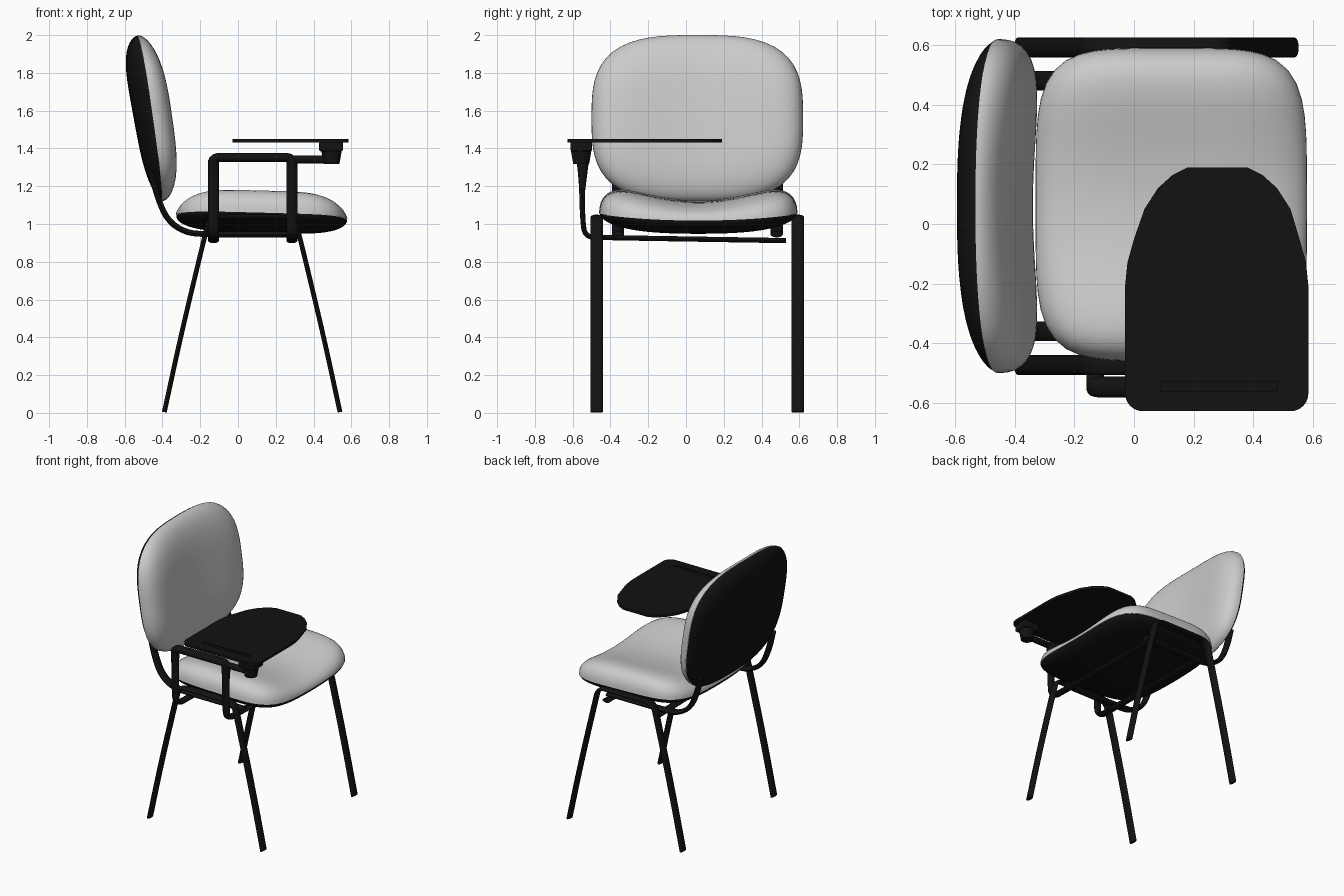
import bpy, bmesh, math
from mathutils import Vector

if "Cube" in bpy.data.objects:
    bpy.data.objects.remove(bpy.data.objects["Cube"])

black = bpy.data.materials.new("black")
black.diffuse_color = (0.006, 0.006, 0.006, 1)
black.use_nodes = True
black.node_tree.nodes["Principled BSDF"].inputs["Base Color"].default_value = black.diffuse_color


def finish(bm, name, mat=None, angle=40):
    bmesh.ops.recalc_face_normals(bm, faces=bm.faces)
    me = bpy.data.meshes.new(name)
    bm.to_mesh(me)
    bm.free()
    ob = bpy.data.objects.new(name, me)
    bpy.context.collection.objects.link(ob)
    if mat:
        me.materials.append(mat)
    bpy.ops.object.select_all(action='DESELECT')
    ob.select_set(True)
    bpy.context.view_layer.objects.active = ob
    bpy.ops.object.shade_smooth_by_angle(angle=math.radians(angle))
    return ob


def skin(bm, rings):
    for a, b in zip(rings, rings[1:]):
        for i in range(len(a)):
            j = (i + 1) % len(a)
            bm.faces.new((a[i], a[j], b[j], b[i]))


def dome(name, place, n, p, q, mat=None, seg=72, steps=16):
    """Half pillow on a rounded-square rim; place(u, v, h) gives the 3D point."""
    bm = bmesh.new()
    rings = []
    for k in range(steps):
        r = 1 - (k / steps) ** 2
        h = (1 - r ** p) ** (1 / q)
        ring = []
        for i in range(seg):
            t = math.tau * i / seg
            c, s = math.cos(t), math.sin(t)
            d = r / (abs(c) ** n + abs(s) ** n) ** (1 / n)
            ring.append(bm.verts.new(place(c * d, s * d, h)))
        rings.append(ring)
    skin(bm, rings)
    tip = bm.verts.new(place(0, 0, 1))
    last = rings[-1]
    for i in range(seg):
        bm.faces.new((last[i], last[(i + 1) % seg], tip))
    return finish(bm, name, mat, 80)


def sweep(name, pts, side, rounds=2, sides=14):
    """Oval tube; each point is (x, y, z, half width along side, half thickness)."""
    pts = [tuple(p) for p in pts]
    for _ in range(rounds):
        new = [pts[0]]
        for a, b in zip(pts, pts[1:]):
            for f in (0.25, 0.75):
                new.append(tuple(x + (y - x) * f for x, y in zip(a, b)))
        pts = new + [pts[-1]]
    side = Vector(side)
    bm = bmesh.new()
    rings = []
    for i, p in enumerate(pts):
        tan = Vector(pts[min(i + 1, len(pts) - 1)][:3]) - Vector(pts[max(i - 1, 0)][:3])
        nor = side.cross(tan).normalized()
        rings.append([bm.verts.new(Vector(p[:3]) + side * p[3] * math.cos(math.tau * k / sides)
                                   + nor * p[4] * math.sin(math.tau * k / sides)) for k in range(sides)])
    skin(bm, rings)
    bm.faces.new(rings[0])
    bm.faces.new(rings[-1])
    return finish(bm, name, black)


def box(name, x0, x1, y0, y1, z0, z1, bevel=0.0):
    bm = bmesh.new()
    bmesh.ops.create_cube(bm, size=1)
    for v in bm.verts:
        v.co = ((x0 + x1) / 2 + v.co.x * (x1 - x0), (y0 + y1) / 2 + v.co.y * (y1 - y0),
                (z0 + z1) / 2 + v.co.z * (z1 - z0))
    if bevel:
        bmesh.ops.bevel(bm, geom=bm.edges[:], offset=bevel, segments=3, affect='EDGES', profile=0.5)
    return finish(bm, name, black)


# Seat: saddle-shaped cushion over a black shell
def seat_top(u, v, h):
    return (0.125 + 0.455 * u, 0.065 + 0.525 * v,
            1.03 + 0.03 * v * v - 0.012 * u + h * (0.09 + 0.12 * v * v))


def seat_bottom(u, v, h):
    return (0.125 + 0.452 * u, 0.065 + 0.522 * v, 1.03 + 0.03 * v * v - 0.012 * u - h * 0.078)


dome("seat_cushion", seat_top, 4.6, 4, 2)
dome("seat_shell", seat_bottom, 4.6, 4, 2, black)


# Backrest: leaning pad, concave across its width
def rim_x(u, v):
    return -0.47 - 0.062 * u + 0.02 * v * v


def back_front(u, v, h):
    return (rim_x(u, v) + h * (0.10 + 0.06 * v * v), 0.06 + 0.56 * v, 1.56 + 0.44 * u)


def back_rear(u, v, h):
    return (rim_x(u, v) - h * (0.085 + 0.015 * u), 0.06 + 0.557 * v, 1.56 + 0.437 * u + 0.03 * h * (1 - u) / 2)


dome("backrest_cushion", back_front, 3.1, 4, 2)
dome("backrest_shell", back_rear, 3.1, 4, 1.6, black)

# Leg frames: one flat-tube arch on each side, symmetrical about x = 0.075
half = [(-0.465, 0.004), (-0.375, 0.42), (-0.255, 0.92), (-0.225, 1.035), (-0.10, 1.037)]
arch = half + [(-x, z) for x, z in reversed(half)]
for label, y in (("right", -0.473), ("left", 0.592)):
    sweep(label + "_leg_frame", [(0.075 + x, y, z, 0.033, 0.013) for x, z in arch], (0, 1, 0))

# Backrest supports running under the seat
strut = [(-0.46, 1.28), (-0.43, 1.15), (-0.375, 1.02), (-0.28, 0.955), (-0.17, 0.945), (0.1, 0.945), (0.30, 0.945)]
for label, y in (("right", -0.36), ("left", 0.48)):
    sweep(label + "_back_support", [(x, y, z, 0.033, 0.016) for x, z in strut], (0, 1, 0))

# Armrest: two posts that cross under the seat, then a top bar
post = [(0.53, 0.912, 0.014), (-0.44, 0.928, 0.014), (-0.535, 0.932, 0.014), (-0.548, 1.03, 0.014),
        (-0.55, 1.2, 0.016), (-0.55, 1.34, 0.03)]
for label, x in (("rear", -0.13), ("front", 0.285)):
    sweep(label + "_arm_post", [(x, y, z, 0.029, t) for y, z, t in post], (1, 0, 0))
bar = [(-0.132, 1.20, 0.016), (-0.132, 1.28, 0.026), (-0.138, 1.352, 0.035), (-0.05, 1.352, 0.035),
       (0.2, 1.352, 0.035), (0.293, 1.352, 0.035), (0.287, 1.28, 0.026), (0.287, 1.20, 0.016)]
sweep("arm_top_bar", [(x, -0.547, z, w, 0.025) for x, z, w in bar], (0, 1, 0))

# Swivel bracket below the writing tablet
sweep("tablet_arm", [(0.26, -0.55, 1.342, 0.024, 0.022), (0.50, -0.55, 1.342, 0.024, 0.022)], (0, 1, 0))
bm = bmesh.new()
bmesh.ops.create_cone(bm, cap_ends=True, segments=28, radius1=0.042, radius2=0.055, depth=0.075)
bmesh.ops.translate(bm, verts=bm.verts, vec=(0.495, -0.555, 1.355))
finish(bm, "tablet_swivel", black)
box("tablet_bracket", 0.43, 0.555, -0.612, -0.497, 1.385, 1.437, 0.008)

# Writing tablet with a shallow pencil groove
outline = [(0.18, 0.19), (0.13, 0.165), (0.08, 0.12), (0.035, 0.05), (0.0, -0.05), (-0.022, -0.13), (-0.03, -0.21)]
for cx, start in ((0.03, 180), (0.525, 270)):
    outline += [(cx + 0.06 * math.cos(math.radians(start + a)), -0.568 + 0.06 * math.sin(math.radians(start + a)))
                for a in range(0, 91, 15)]
outline += [(0.585, -0.21), (0.577, -0.13), (0.555, -0.05), (0.525, 0.05), (0.48, 0.12), (0.43, 0.165), (0.38, 0.19)]
bm = bmesh.new()
face = bm.faces.new([bm.verts.new((x, y, 1.432)) for x, y in outline])
ext = bmesh.ops.extrude_face_region(bm, geom=[face])
bmesh.ops.translate(bm, verts=[g for g in ext["geom"] if isinstance(g, bmesh.types.BMVert)], vec=(0, 0, 0.018))
tablet = finish(bm, "writing_tablet", black)
cutter = box("groove_cutter", 0.09, 0.48, -0.56, -0.528, 1.443, 1.47)
cutter.hide_render = True
cutter.hide_viewport = True
cut = tablet.modifiers.new("groove", 'BOOLEAN')
cut.operation = 'DIFFERENCE'
cut.object = cutter
